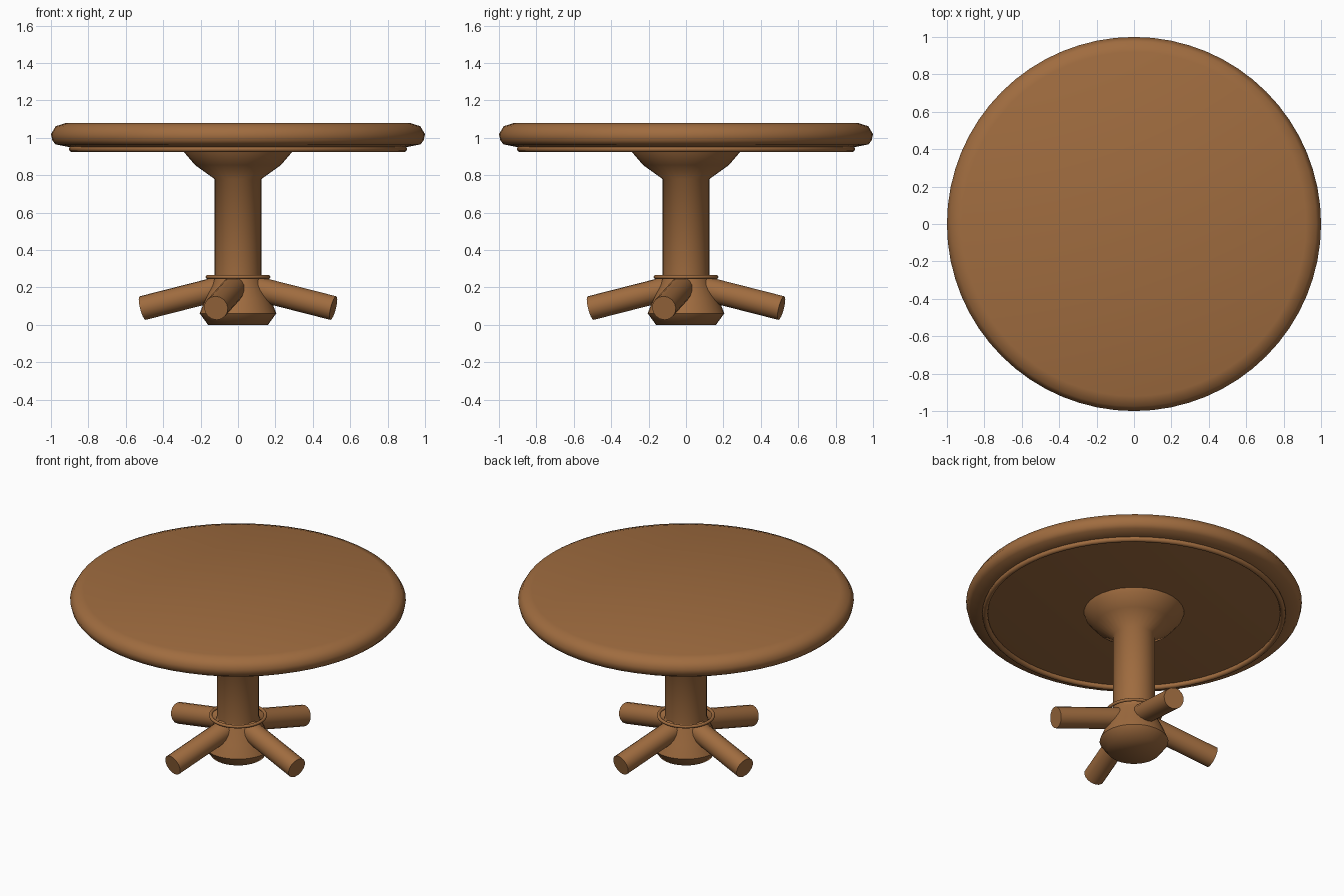
import bpy, bmesh, math
from mathutils import Vector

if "Cube" in bpy.data.objects:
    bpy.data.objects.remove(bpy.data.objects["Cube"])

wood = bpy.data.materials.new("warm brown wood")
wood.diffuse_color = (0.35, 0.15, 0.05, 1)
wood.use_nodes = True
wood.node_tree.nodes["Principled BSDF"].inputs["Base Color"].default_value = wood.diffuse_color


def finish(obj, name, angle=55):
    obj.name = name
    obj.data.name = name
    obj.data.materials.append(wood)
    bpy.ops.object.select_all(action='DESELECT')
    obj.select_set(True)
    bpy.context.view_layer.objects.active = obj
    bpy.ops.object.shade_smooth_by_angle(angle=math.radians(angle))


def lathe(name, profile, sides):
    """Closed solid turned around z from (radius, height) points, bottom to top."""
    bm = bmesh.new()
    rings = [[bm.verts.new((r * math.cos(2 * math.pi * i / sides),
                            r * math.sin(2 * math.pi * i / sides), z))
              for i in range(sides)] for r, z in profile]
    for low, high in zip(rings, rings[1:]):
        for i in range(sides):
            j = (i + 1) % sides
            bm.faces.new((low[i], low[j], high[j], high[i]))
    bm.faces.new(rings[0][::-1])
    bm.faces.new(rings[-1])
    mesh = bpy.data.meshes.new(name)
    bm.to_mesh(mesh)
    bm.free()
    obj = bpy.data.objects.new(name, mesh)
    bpy.context.collection.objects.link(obj)
    finish(obj, name)


def ring(name, radius, tube, z):
    bpy.ops.mesh.primitive_torus_add(major_radius=radius, minor_radius=tube,
                                     major_segments=64, minor_segments=10,
                                     location=(0, 0, z))
    finish(bpy.context.object, name)


# round top with a soft rim, and the trim ring beneath it
lathe("table_top", [(0.90, 0.95), (0.975, 0.965), (0.992, 0.985), (1.0, 1.02),
                    (0.975, 1.062), (0.92, 1.08)], 64)
ring("trim_ring", 0.887, 0.017, 0.941)

# turned column flaring up to the top
lathe("column", [(0.125, 0.23), (0.125, 0.78), (0.23, 0.855), (0.29, 0.925),
                 (0.30, 0.955)], 32)

# bulb foot and collar ring
lathe("foot_bulb", [(0.16, 0), (0.205, 0.062), (0.175, 0.137), (0.135, 0.22),
                    (0.125, 0.25)], 32)
ring("collar_ring", 0.163, 0.01, 0.256)

# four splayed legs, turned slightly about the column
for k in range(4):
    a = math.radians(-13 + 90 * k)
    out = Vector((math.cos(a), math.sin(a), 0))
    start = out * 0.04 + Vector((0, 0, 0.21))
    end = out * 0.523 + Vector((0, 0, 0.09))
    bpy.ops.mesh.primitive_cylinder_add(vertices=16, radius=0.065,
                                        depth=(end - start).length,
                                        location=(start + end) / 2)
    leg = bpy.context.object
    leg.rotation_euler = (end - start).to_track_quat('Z', 'Y').to_euler()
    finish(leg, f"leg_{k + 1}")
